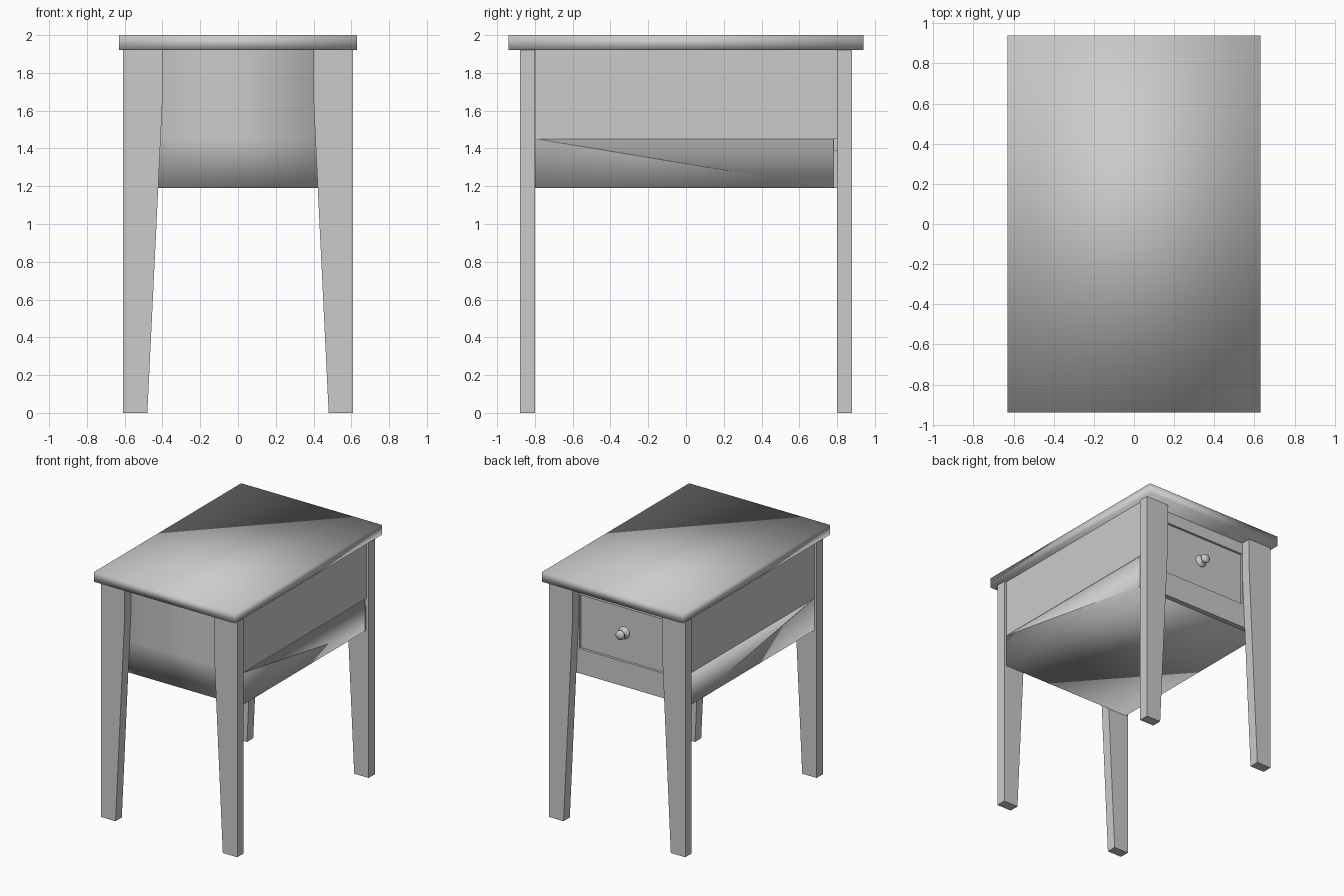
import bpy, bmesh, math
from mathutils import Matrix, Vector

if "Cube" in bpy.data.objects:
    bpy.data.objects.remove(bpy.data.objects["Cube"], do_unlink=True)

GREY = (0.6, 0.6, 0.6, 1.0)
grey = bpy.data.materials.new("plain_grey")
grey.use_nodes = True
grey.diffuse_color = GREY
grey.node_tree.nodes["Principled BSDF"].inputs["Base Color"].default_value = GREY

LEG_IN, LEG_OUT = 0.80, 0.88    # depth range of the legs
APRON_TOP, BODY_BOTTOM, TRAY_TOP = 1.92, 1.19, 1.45


def finish(name, bm, smooth=False):
    bmesh.ops.recalc_face_normals(bm, faces=bm.faces)
    mesh = bpy.data.meshes.new(name)
    for f in bm.faces:
        f.smooth = smooth
    bm.to_mesh(mesh)
    bm.free()
    mesh.materials.append(grey)
    obj = bpy.data.objects.new(name, mesh)
    bpy.context.scene.collection.objects.link(obj)
    return obj


def box(name, x0, x1, y0, y1, z0, z1, smooth=False):
    bm = bmesh.new()
    size = Matrix.Diagonal((x1 - x0, y1 - y0, z1 - z0, 1))
    mid = Matrix.Translation(((x0 + x1) / 2, (y0 + y1) / 2, (z0 + z1) / 2))
    bmesh.ops.create_cube(bm, size=1, matrix=mid @ size)
    return finish(name, bm, smooth)


def prism(points, step):
    bm = bmesh.new()
    face = bm.faces.new([bm.verts.new(p) for p in points])
    out = bmesh.ops.extrude_face_region(bm, geom=[face])
    verts = [v for v in out["geom"] if isinstance(v, bmesh.types.BMVert)]
    bmesh.ops.translate(bm, verts=verts, vec=step)
    return bm


def mirror(obj, x=True, y=False):
    mod = obj.modifiers.new("mirror", 'MIRROR')
    mod.use_axis = (x, y, False)


# Table top, softly shaded across its edges
box("table_top", -0.63, 0.63, -0.94, 0.94, APRON_TOP, 2.0, smooth=True)

# Four legs: straight outside, tapered inside
profile = [(0.48, 0), (0.61, 0), (0.61, APRON_TOP), (0.40, APRON_TOP), (0.40, 1.65)]
bm = prism([(x, LEG_IN, z) for x, z in profile], (0, LEG_OUT - LEG_IN, 0))
mirror(finish("legs", bm), y=True)

# Lower tray whose front wall rises to the top
wall = [(-0.80, BODY_BOTTOM), (0.78, BODY_BOTTOM), (0.78, TRAY_TOP), (-0.78, TRAY_TOP),
        (-0.78, APRON_TOP), (-0.80, APRON_TOP), (-0.80, TRAY_TOP)]
bm = prism([(-0.59, y, z) for y, z in wall], (1.18, 0, 0))
hidden = [f for f in bm.faces if f.calc_center_median().z > APRON_TOP - 0.001]
bmesh.ops.delete(bm, geom=hidden, context='FACES_ONLY')
finish("tray_and_front_panel", bm, smooth=True)

# Flat upper side panels
mirror(box("side_panels", 0.57, 0.592, -0.795, 0.80, TRAY_TOP, APRON_TOP))

# Rails framing the drawer opening
box("lower_drawer_rail", -0.588, 0.588, 0.76, 0.80, BODY_BOTTOM, 1.39)
box("upper_drawer_rail", -0.57, 0.57, 0.76, 0.80, 1.825, APRON_TOP)
mirror(box("drawer_stiles", 0.395, 0.57, 0.76, 0.80, 1.39, 1.825))

# Drawer front set slightly back in its frame
box("drawer_front", -0.39, 0.39, 0.70, 0.788, 1.395, 1.82)

# Turned knob: rosette, neck and rounded head
rings = [(0.048, 0.0), (0.048, 0.008), (0.036, 0.016), (0.02, 0.022), (0.02, 0.038),
         (0.034, 0.046), (0.038, 0.057), (0.033, 0.069), (0.018, 0.077), (0, 0.079)]
bm = bmesh.new()
verts = [bm.verts.new((r, 0.785 + d, 0)) for r, d in rings]
edges = [bm.edges.new(pair) for pair in zip(verts, verts[1:])]
bmesh.ops.spin(bm, geom=verts + edges, cent=(0, 0, 0), axis=(0, 1, 0),
               angle=math.tau, steps=24)
bmesh.ops.remove_doubles(bm, verts=bm.verts, dist=0.0005)
bmesh.ops.translate(bm, verts=bm.verts, vec=Vector((0, 0, 1.62)))
finish("drawer_knob", bm, smooth=True)
